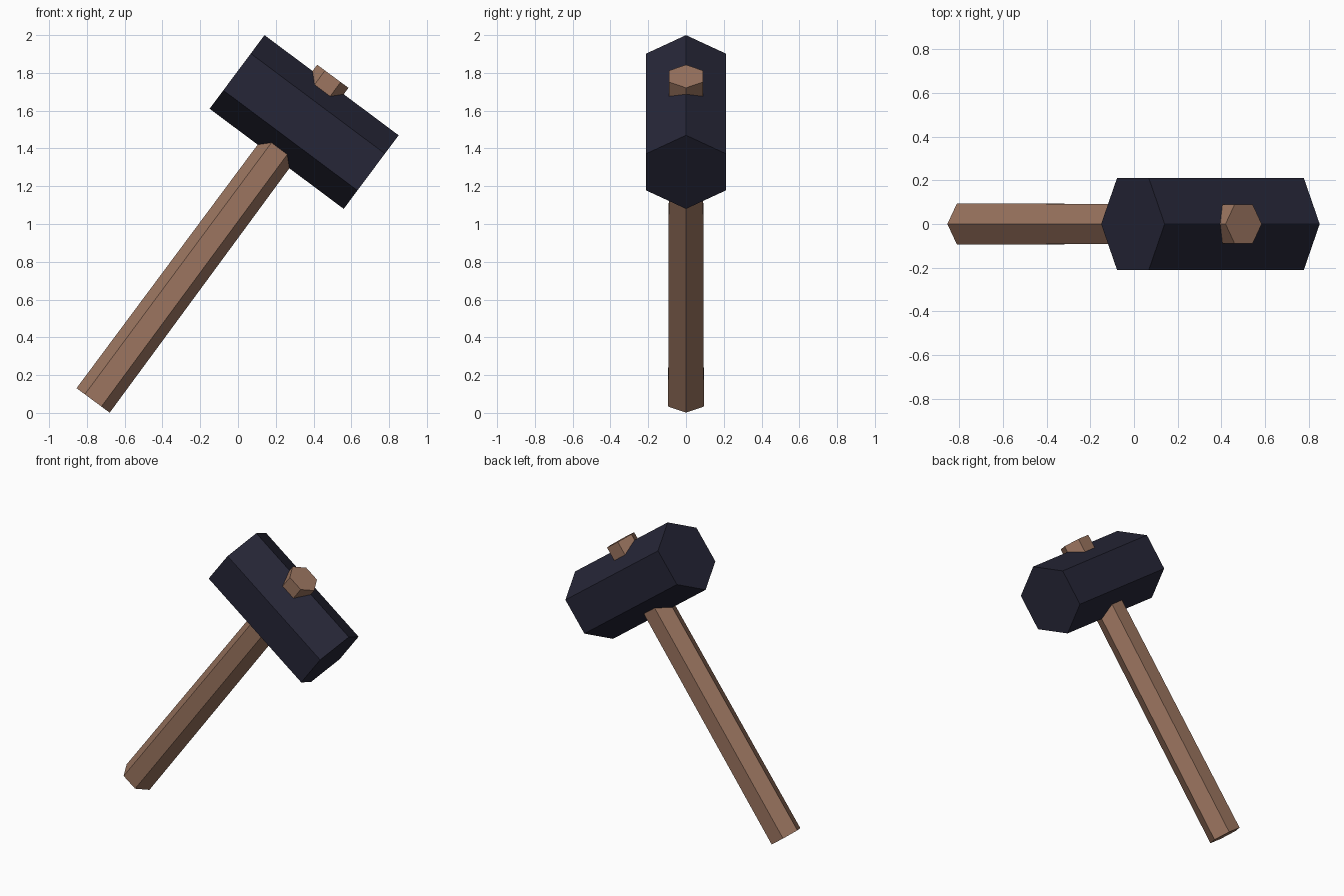
import bpy, bmesh, math
from mathutils import Vector

if "Cube" in bpy.data.objects:
    bpy.data.objects.remove(bpy.data.objects["Cube"])


def material(name, rgb):
    m = bpy.data.materials.new(name)
    m.diffuse_color = (*rgb, 1)
    m.use_nodes = True
    m.node_tree.nodes["Principled BSDF"].inputs["Base Color"].default_value = m.diffuse_color
    return m


def hex_bar(name, start, end, r_start, r_end, mat):
    """Six-sided bar between two points, two of its edges in the XZ plane."""
    a, b = Vector(start), Vector(end)
    side = Vector((0, 1, 0))
    across = side.cross((b - a).normalized())
    bm = bmesh.new()
    rings = []
    for c, r in ((a, r_start), (b, r_end)):
        angles = [i * math.pi / 3 for i in range(6)]
        rings.append([bm.verts.new(c + r * (math.cos(t) * across + math.sin(t) * side))
                      for t in angles])
    for i in range(6):
        j = (i + 1) % 6
        bm.faces.new((rings[0][i], rings[0][j], rings[1][j], rings[1][i]))
    for ring in rings:
        bm.faces.new(ring)
    bmesh.ops.recalc_face_normals(bm, faces=bm.faces)
    mesh = bpy.data.meshes.new(name)
    bm.to_mesh(mesh)
    bm.free()
    mesh.materials.append(mat)
    ob = bpy.data.objects.new(name, mesh)
    bpy.context.collection.objects.link(ob)
    return ob


wood = material("brown wood", (0.33, 0.178, 0.117))
iron = material("dark blue iron", (0.0194, 0.0194, 0.0385))

# Heavy hexagonal head
hex_bar("hammer_head", (-0.005, 0, 1.805), (0.705, 0, 1.275), 0.243, 0.243, iron)
# Slightly tapered handle passing right through the head
hex_bar("handle", (-0.767, 0, 0.066), (0.502, 0, 1.782), 0.109, 0.103, wood)
